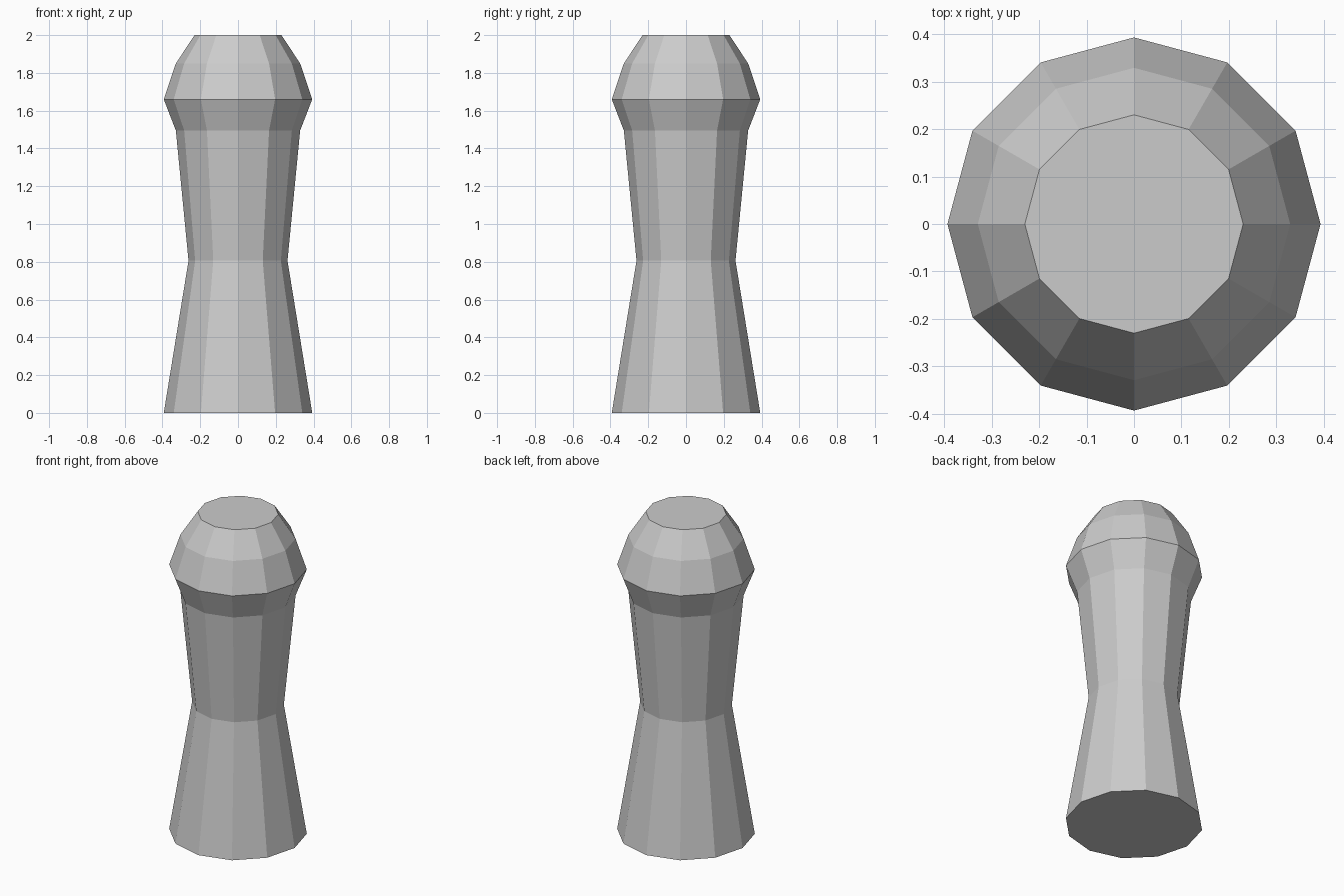
import bpy, bmesh
from math import cos, sin, tau

if "Cube" in bpy.data.objects:
    bpy.data.objects.remove(bpy.data.objects["Cube"])

SIDES = 12
# (radius, height) from base to crown
PROFILE = [(0.393, 0), (0.262, 0.806), (0.329, 1.495),
           (0.393, 1.66), (0.329, 1.85), (0.23, 2.0)]

# Turned post: stacked rings joined into flat-faced sides
bm = bmesh.new()
rings = [[bm.verts.new((r * cos(tau * i / SIDES), r * sin(tau * i / SIDES), z))
          for i in range(SIDES)] for r, z in PROFILE]
for low, high in zip(rings, rings[1:]):
    for i in range(SIDES):
        j = (i + 1) % SIDES
        bm.faces.new((low[i], low[j], high[j], high[i]))

# Bottom and top caps
bm.faces.new(rings[0][::-1])
bm.faces.new(rings[-1])

mesh = bpy.data.meshes.new("bollard_post")
bm.to_mesh(mesh)
bm.free()
bpy.context.collection.objects.link(bpy.data.objects.new("bollard_post", mesh))
